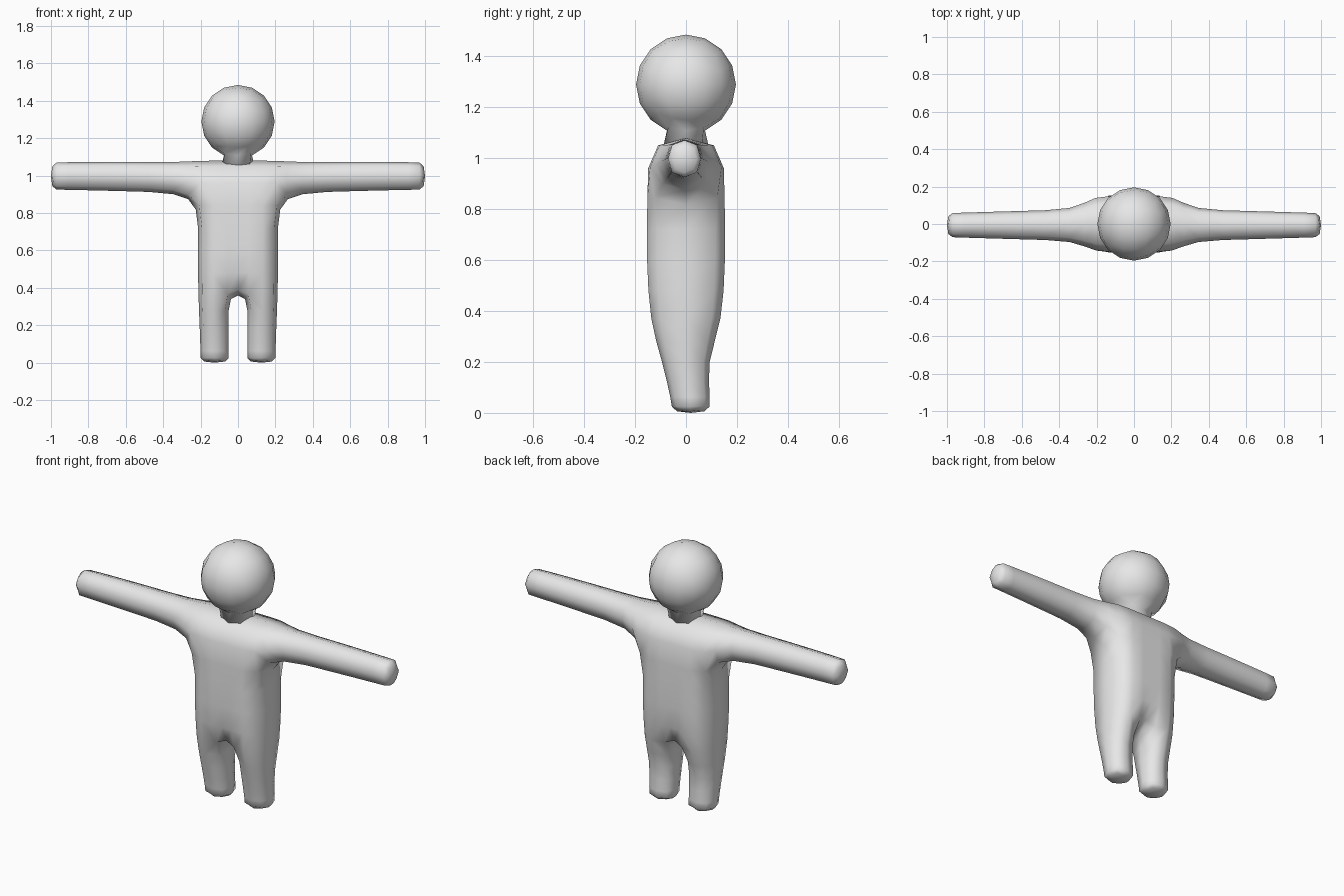
import bpy
import bmesh
import math
from mathutils import Vector

if "Cube" in bpy.data.objects:
    bpy.data.objects.remove(bpy.data.objects["Cube"])

grey = bpy.data.materials.new("light grey")
grey.diffuse_color = (0.8, 0.8, 0.8, 1)
grey.use_nodes = True
grey.node_tree.nodes["Principled BSDF"].inputs["Base Color"].default_value = grey.diffuse_color


def finish(bm, name):
    bmesh.ops.recalc_face_normals(bm, faces=bm.faces[:])
    for f in bm.faces:
        f.smooth = True
    mesh = bpy.data.meshes.new(name)
    bm.to_mesh(mesh)
    bm.free()
    mesh.materials.append(grey)
    obj = bpy.data.objects.new(name, mesh)
    bpy.context.collection.objects.link(obj)
    return obj


# Body cage: solid cells whose shared faces cancel out, leaving the outer skin
skin = {}


def toggle(quad):
    quad = [tuple(round(c, 4) for c in p) for p in quad]
    key = frozenset(quad)
    if key in skin:
        del skin[key]
    else:
        skin[key] = quad


def cell(a, b):
    toggle(a)
    toggle(b)
    for i in range(4):
        j = (i + 1) % 4
        toggle([a[i], a[j], b[j], b[i]])


def flat_ring(x0, x1, y0, y1, z):
    return [(x0, y0, z), (x1, y0, z), (x1, y1, z), (x0, y1, z)]


def chain(rings):
    for a, b in zip(rings, rings[1:]):
        cell(a, b)


# Torso levels: height, outer half width, half depth
levels = [(0.36, 0.212, 0.14), (0.6, 0.215, 0.155), (0.84, 0.212, 0.152), (1.08, 0.21, 0.145)]
INNER = 0.05


def column(s):
    return [flat_ring(s * INNER, s * w, -d, d, z) for z, w, d in levels]


chain([flat_ring(-INNER, INNER, -d, d, z) for z, w, d in levels])

for s in (-1, 1):
    side = column(s)
    chain(side)
    # Leg, from the hip to the foot
    leg = [(0.2, 0.205, -0.093, 0.085), (0.05, 0.2, -0.058, 0.095), (0.0, 0.2, -0.053, 0.09)]
    chain([side[0]] + [flat_ring(s * INNER, s * w, y0, y1, z) for z, w, y0, y1 in leg])
    # Arm, from the shoulder to the hand
    low, high = side[2], side[3]
    arm = [[low[1], low[2], high[2], high[1]]]
    for x, hy, z0, z1 in [(0.32, 0.084, 0.908, 1.072), (0.63, 0.075, 0.918, 1.074),
                          (0.94, 0.066, 0.925, 1.072), (1.0, 0.063, 0.926, 1.068)]:
        y0, y1 = -0.006 - hy, -0.006 + hy
        arm.append([(s * x, y0, z0), (s * x, y1, z0), (s * x, y1, z1), (s * x, y0, z1)])
    chain(arm)

bm = bmesh.new()
verts = {}
for quad in skin.values():
    for p in quad:
        if p not in verts:
            verts[p] = bm.verts.new(p)
    bm.faces.new([verts[p] for p in quad])
body = finish(bm, "body")
sub = body.modifiers.new("rounding", "SUBSURF")
sub.levels = sub.render_levels = 1
sub.use_limit_surface = False

# Head: a cube grid rounded into a ball
R, CZ = 0.196, 1.289
bm = bmesh.new()
bmesh.ops.create_cube(bm, size=2)
bmesh.ops.subdivide_edges(bm, edges=bm.edges[:], cuts=3, use_grid_fill=True)
for v in bm.verts:
    v.co = Vector([math.tan(c * math.pi / 4) for c in v.co]).normalized() * R
    v.co.z += CZ

# Neck: the lowest four faces drawn down into the torso
under = [f for f in bm.faces
         if f.calc_center_median().z < CZ - 0.85 * R]
new = bmesh.ops.extrude_face_region(bm, geom=under)["geom"]
bmesh.ops.delete(bm, geom=under, context="FACES")
for v in [g for g in new if isinstance(g, bmesh.types.BMVert)]:
    flat = Vector((v.co.x, v.co.y, 0))
    if flat.length > 0.01:
        flat = flat.normalized() * 0.088
    v.co = (flat.x, flat.y, 1.05)
finish(bm, "head_and_neck")
